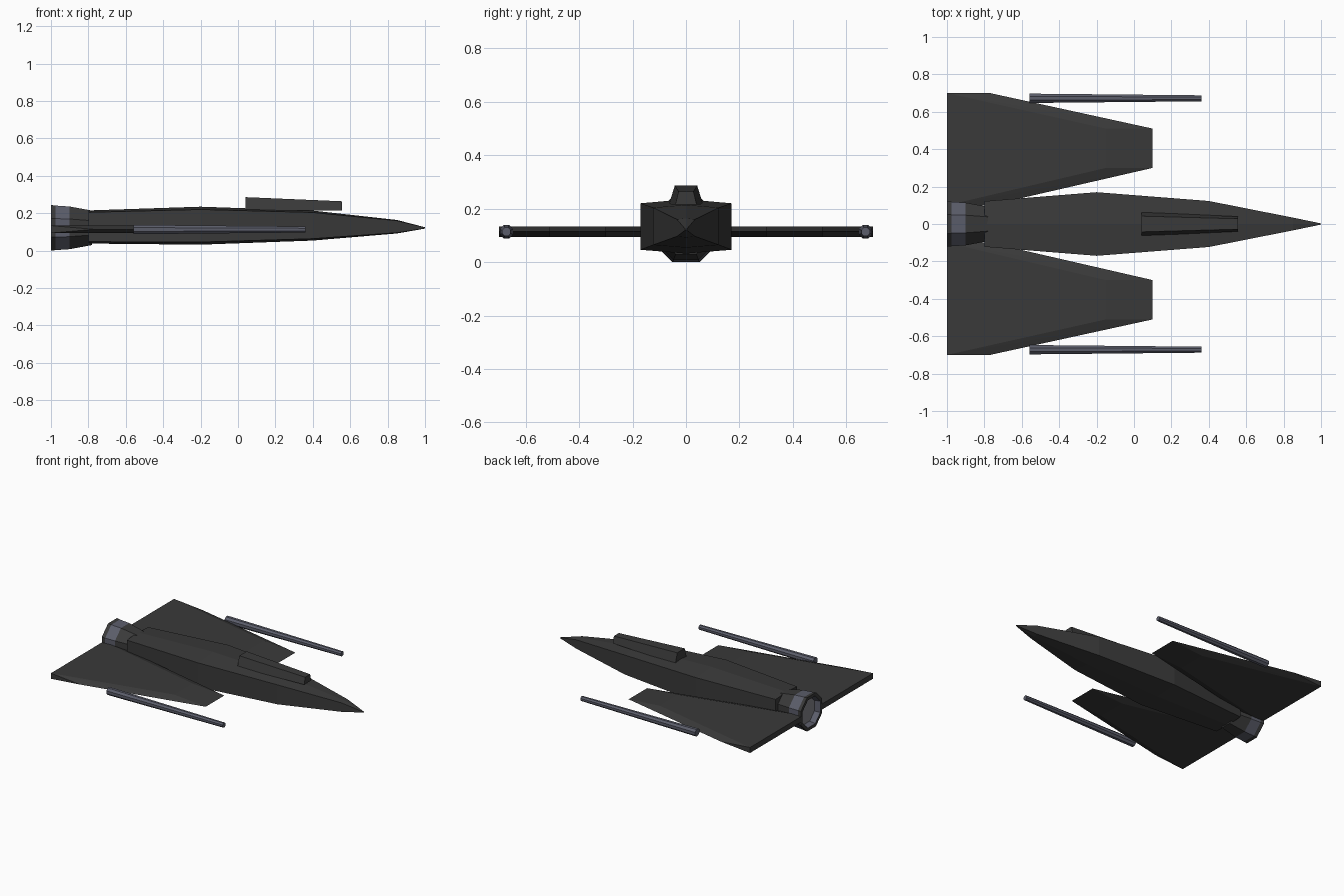
import bpy, bmesh, math

if "Cube" in bpy.data.objects:
    bpy.data.objects.remove(bpy.data.objects["Cube"])


def material(name, rgb):
    m = bpy.data.materials.new(name)
    m.diffuse_color = (*rgb, 1)
    m.use_nodes = True
    m.node_tree.nodes["Principled BSDF"].inputs["Base Color"].default_value = m.diffuse_color
    return m


HULL = material("dark_hull", (0.042, 0.042, 0.042))
METAL = material("blue_grey_metal", (0.105, 0.11, 0.145))
GLOW = material("light_grey_exhaust", (0.23, 0.23, 0.25))


def loft(name, rings, mats, rule=None):
    """Skin a list of equal-length point rings, close both ends."""
    bm = bmesh.new()
    vs = [[bm.verts.new(p) for p in ring] for ring in rings]
    n = len(rings[0])
    for i, (a, b) in enumerate(zip(vs, vs[1:])):
        for k in range(n):
            f = bm.faces.new((a[k], a[(k + 1) % n], b[(k + 1) % n], b[k]))
            f.material_index = rule(i) if rule else 0
    bm.faces.new(vs[0])
    cap = bm.faces.new(vs[-1])
    cap.material_index = rule(len(rings) - 1) if rule else 0
    bmesh.ops.recalc_face_normals(bm, faces=bm.faces)
    me = bpy.data.meshes.new(name)
    bm.to_mesh(me)
    bm.free()
    for m in mats:
        me.materials.append(m)
    ob = bpy.data.objects.new(name, me)
    bpy.context.collection.objects.link(ob)
    return ob


def circle(x, y, z, apothem, n=8):
    r = apothem / math.cos(math.pi / n)
    return [(x, y + r * math.cos((k + .5) * 2 * math.pi / n),
             z + r * math.sin((k + .5) * 2 * math.pi / n)) for k in range(n)]


# Fuselage: six-sided sections (x, half width, ridge, shoulder, chine, keel)
sections = [(-.80, .122, .215, .205, .048, .038),
            (-.20, .17, .235, .22, .046, .032),
            (.40, .123, .214, .204, .064, .054),
            (.85, .034, .164, .16, .096, .092),
            (1.0, .003, .125, .124, .119, .118)]
loft("fuselage", [[(x, 0, t), (x, w, s), (x, w, c), (x, 0, b), (x, -w, c), (x, -w, s)]
                  for x, w, t, s, c, b in sections], [HULL])

# Canopy: tapered block on the ridge
loft("canopy", [[(x, -b, .215), (x, b, .215), (x, t, z), (x, -t, z)]
                for x, b, t, z in ((.04, .064, .042, .286), (.555, .04, .028, .264))], [HULL])

# Engine: collar, metal nozzle, dark rim, recessed exhaust
engine = [(-.78, .092), (-.90, .114), (-.975, .119), (-1.0, .122), (-1.0, .10), (-.96, .09)]
loft("engine_nozzle", [circle(x, 0, .122, a) for x, a in engine],
     [HULL, METAL, GLOW], lambda i: (0, 1, 0, 0, 1, 2)[i])

for side, label in ((1, "left"), (-1, "right")):
    # Wing: wedge-edged slab, sharp mid outline with top and bottom set back
    rear, tip = (.10, .70), (.30, .51)
    zm, h = .114, .02

    def plate(z, rx, fx):
        return [(rx, side * rear[0], z), (rx, side * rear[1], z),
                (fx, side * tip[1], z), (fx, side * tip[0], z)]

    bm = bmesh.new()
    pts = plate(zm + h, -1, -.15) + plate(zm - h, -1, -.15) + plate(zm, -.77, .10)
    for p in pts:
        bm.verts.new(p)
    bmesh.ops.convex_hull(bm, input=bm.verts)
    bmesh.ops.recalc_face_normals(bm, faces=bm.faces)
    me = bpy.data.meshes.new("wing_" + label)
    bm.to_mesh(me)
    bm.free()
    me.materials.append(HULL)
    bpy.context.collection.objects.link(bpy.data.objects.new("wing_" + label, me))

    # Cannon: slim tapering barrel beside the wing tip
    loft("cannon_" + label, [circle(-.56, side * .672, .113, .025),
                             circle(.36, side * .672, .113, .016)], [METAL])
